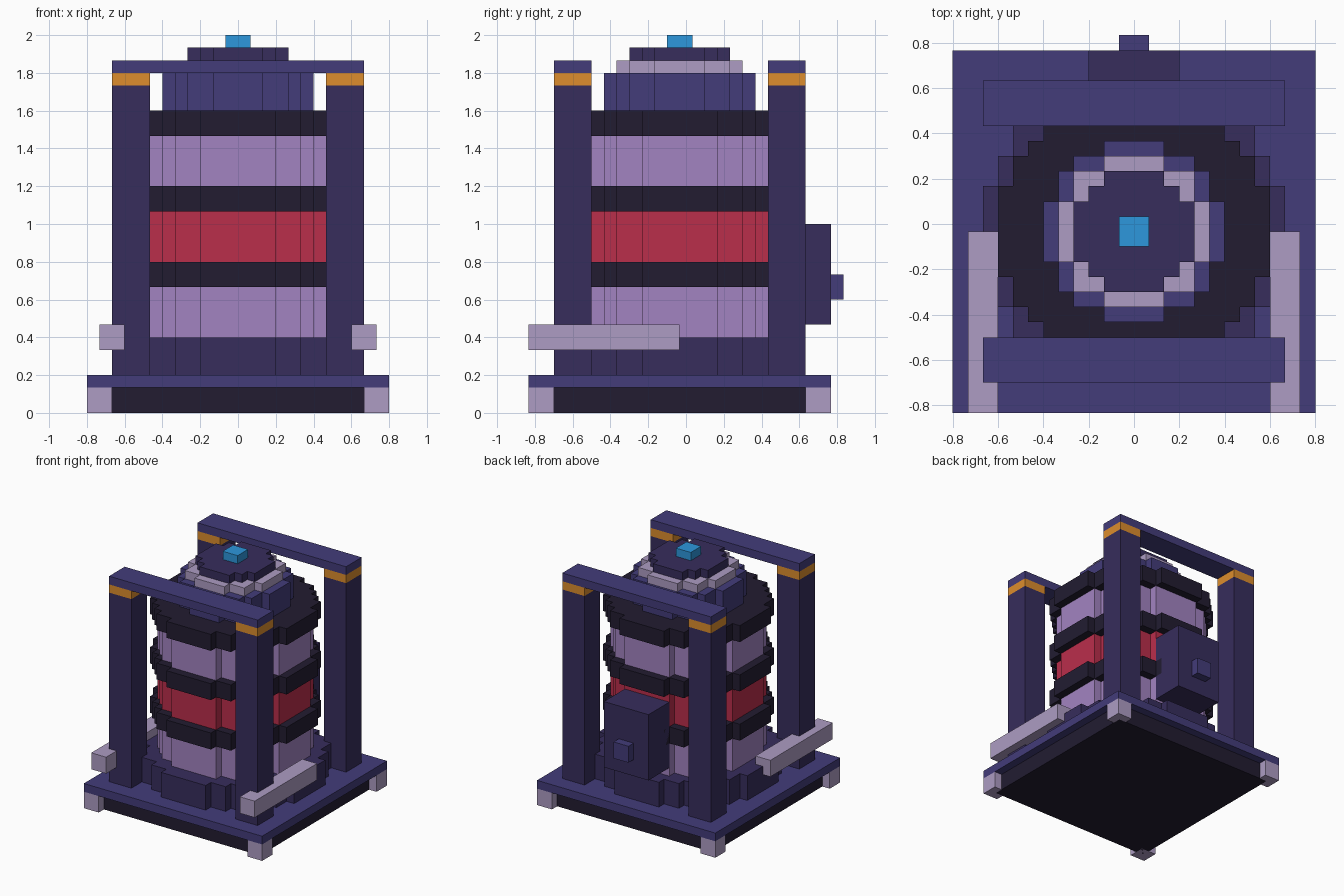
import bpy, bmesh

if "Cube" in bpy.data.objects:
    bpy.data.objects.remove(bpy.data.objects["Cube"])

U = 1 / 15          # one block
CY = -0.5           # body axis offset in blocks


def material(name, rgb):
    lin = [(c / 255 / 12.92) if c < 11 else ((c / 255 + 0.055) / 1.055) ** 2.4 for c in rgb]
    m = bpy.data.materials.new(name)
    m.diffuse_color = (*lin, 1)
    m.use_nodes = True
    m.node_tree.nodes["Principled BSDF"].inputs["Base Color"].default_value = m.diffuse_color
    return m


INDIGO = material("indigo", (67, 60, 122))
PURPLE = material("purple", (55, 45, 92))
DARK = material("dark", (34, 28, 49))
LILAC = material("lilac", (162, 131, 193))
RED = material("red", (186, 46, 75))
PALE = material("pale", (173, 156, 195))
ORANGE = material("orange", (221, 141, 45))
BLUE = material("blue", (45, 151, 220))


def prism(name, outline, z0, z1, mat):
    """Extrude an outline (in blocks) from z0 to z1."""
    bm = bmesh.new()
    face = bm.faces.new([bm.verts.new((x * U, (y + CY) * U, z0 * U)) for x, y in outline])
    top = bmesh.ops.extrude_face_region(bm, geom=[face])["geom"]
    bmesh.ops.translate(bm, vec=(0, 0, (z1 - z0) * U),
                        verts=[v for v in top if isinstance(v, bmesh.types.BMVert)])
    bmesh.ops.recalc_face_normals(bm, faces=bm.faces)
    me = bpy.data.meshes.new(name)
    bm.to_mesh(me)
    bm.free()
    me.materials.append(mat)
    ob = bpy.data.objects.new(name, me)
    bpy.context.collection.objects.link(ob)
    return ob


def box(name, x0, x1, y0, y1, z0, z1, mat):
    return prism(name, [(x0, y0), (x1, y0), (x1, y1), (x0, y1)], z0, z1, mat)


def disc(name, r, z0, z1, mat):
    """Blocky circle: stepped outline of all blocks whose centre is within r."""
    def width(j):
        return sum((i + .5) ** 2 + (j + .5) ** 2 <= r * r for i in range(r))
    right = []
    for j in range(-r, r):
        for p in ((width(j), j), (width(j), j + 1)):
            if not right or right[-1] != p:
                right.append(p)
    prism(name, right + [(-x, y) for x, y in reversed(right)], z0, z1, mat)


# Base, plate and corner feet
box("base", -11, 11, -11, 11, 0, 2, DARK)
box("base_plate", -12, 12, -12, 12, 2, 3, INDIGO)
for sx in (-1, 1):
    for sy in (-1, 1):
        xs, ys = sorted((sx * 10, sx * 12)), sorted((sy * 10, sy * 12))
        box("foot", *xs, *ys, 0, 2, PALE)

# Stacked drum: skirt, coloured sections and dark rings
disc("skirt", 10, 3, 6, PURPLE)
for name, r, z0, z1, mat in (
        ("lower_section", 8, 6, 10, LILAC), ("lower_ring", 9, 10, 12, DARK),
        ("middle_section", 8, 12, 16, RED), ("middle_ring", 9, 16, 18, DARK),
        ("upper_section", 8, 18, 22, LILAC), ("upper_ring", 9, 22, 24, DARK),
        ("neck", 6, 24, 27, INDIGO), ("collar", 5, 27, 28, PALE),
        ("cap", 4, 28, 29, PURPLE)):
    disc(name, r, z0, z1, mat)
box("top_light", -1, 1, -1, 1, 29, 30, BLUE)

# Posts with orange bands, and cross beams front and back
for y0, y1 in ((-10, -7), (7, 10)):
    for x0, x1 in ((-10, -7), (7, 10)):
        box("post", x0, x1, y0, y1, 3, 26, PURPLE)
        box("post_band", x0, x1, y0, y1, 26, 27, ORANGE)
    box("cross_beam", -10, 10, y0, y1, 27, 28, INDIGO)

# Side rails
for x0, x1 in ((-11, -9), (9, 11)):
    box("side_rail", x0, x1, -12, 0, 5, 7, PALE)

# Back panel and knob
box("back_panel", -3, 3, 8, 12, 7, 15, PURPLE)
box("panel_knob", -1, 1, 12, 13, 9, 11, INDIGO)
